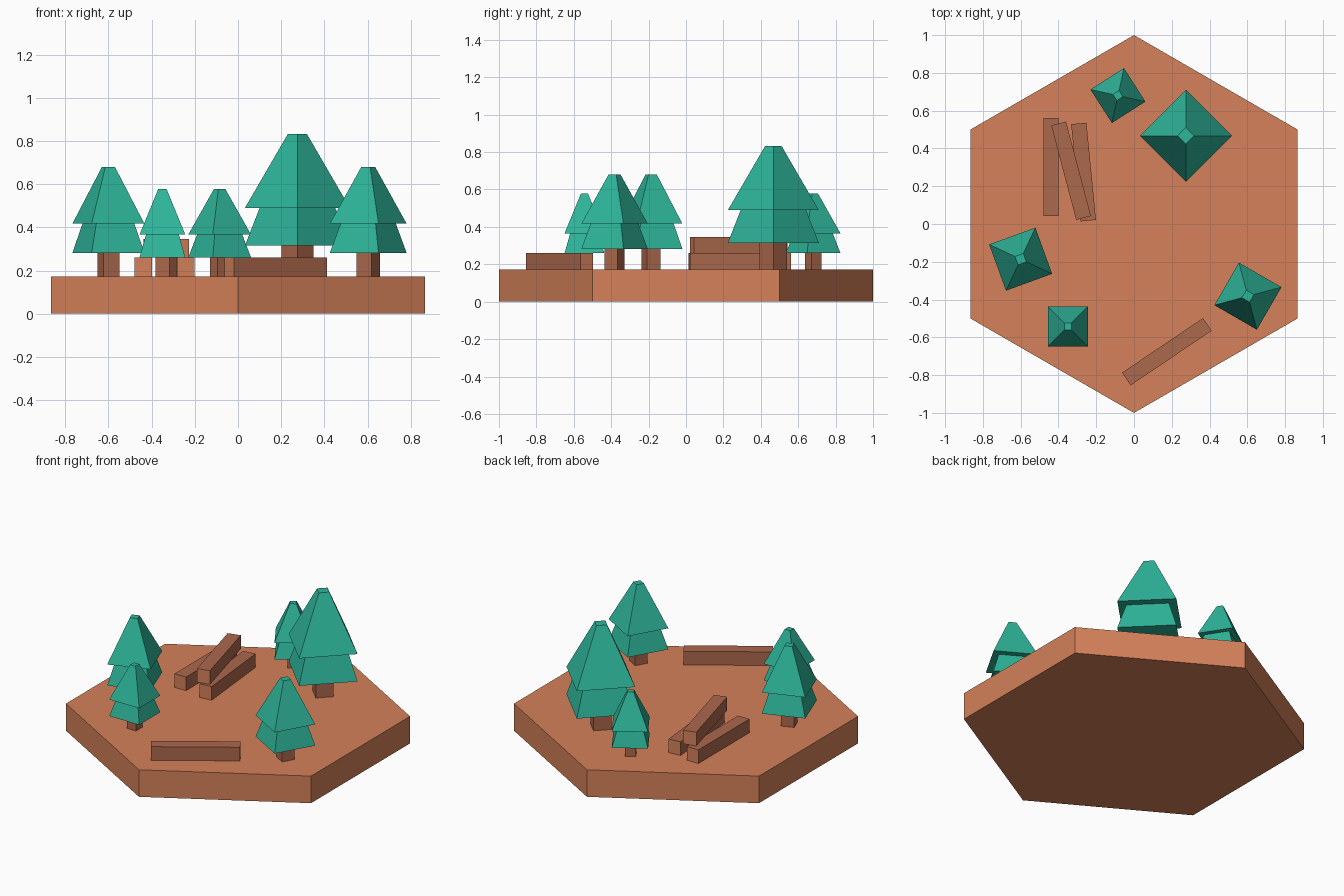
import bpy, bmesh
from math import radians, cos, sin

if "Cube" in bpy.data.objects:
    bpy.data.objects.remove(bpy.data.objects["Cube"])

GROUND = 0.173


def material(name, rgb):
    m = bpy.data.materials.new(name)
    m.diffuse_color = (*rgb, 1)
    m.use_nodes = True
    m.node_tree.nodes["Principled BSDF"].inputs["Base Color"].default_value = m.diffuse_color
    return m


dirt = material("dirt", (0.66, 0.22, 0.10))
bark = material("bark", (0.41, 0.14, 0.073))
leaf = material("leaf", (0.027, 0.46, 0.32))


def stacked(name, sides, profile, mat, loc=(0, 0), angle=0):
    """Stack of n-sided rings (radius, z), bridged and capped."""
    bm = bmesh.new()
    rings = []
    for r, z in profile:
        rings.append([bm.verts.new((r * cos(radians(360 * i / sides)),
                                    r * sin(radians(360 * i / sides)), z))
                      for i in range(sides)])
    for a, b in zip(rings, rings[1:]):
        for i in range(sides):
            j = (i + 1) % sides
            bm.faces.new((a[i], a[j], b[j], b[i]))
    bm.faces.new(rings[0][::-1])
    bm.faces.new(rings[-1])
    return finish(name, bm, [mat], (*loc, 0), angle)


def finish(name, bm, mats, loc, angle):
    bmesh.ops.recalc_face_normals(bm, faces=bm.faces)
    me = bpy.data.meshes.new(name)
    bm.to_mesh(me)
    bm.free()
    for m in mats:
        me.materials.append(m)
    ob = bpy.data.objects.new(name, me)
    ob.location = loc
    ob.rotation_euler.z = radians(angle)
    bpy.context.collection.objects.link(ob)
    return ob


def tree(name, x, y, r, angle, low, mid, top):
    stacked(name + "_trunk", 4, [(0.305 * r, GROUND), (0.305 * r, low)],
            bark, (x, y), angle)
    # two flared tiers with equal bottom width
    stacked(name + "_foliage", 4,
            [(r, low), (0.72 * r, mid), (r, mid), (0.18 * r, top)],
            leaf, (x, y), angle)


def log(name, x, y, angle, level=0):
    bm = bmesh.new()
    bmesh.ops.create_cube(bm, size=1)
    bmesh.ops.scale(bm, vec=(0.517, 0.081, 0.087), verts=bm.verts)
    bm.normal_update()
    # pale cut ends
    for f in bm.faces:
        f.material_index = int(abs(f.normal.x) > 0.9)
    finish(name, bm, [bark, dirt], (x, y, GROUND + 0.087 * (level + 0.5)), angle)


# hexagonal ground tile
stacked("ground_tile", 6, [(1, 0), (1, GROUND)], dirt, angle=30)

# trees: x, y, radius, turn, foliage heights
small, medium = (0.26, 0.366, 0.578), (0.282, 0.417, 0.68)
tree("tall_tree", 0.275, 0.467, 0.243, 0, 0.315, 0.49, 0.833)
tree("left_tree", -0.60, -0.186, 0.184, 65, *medium)
tree("right_tree", 0.603, -0.382, 0.184, 15, *medium)
tree("back_tree", -0.085, 0.68, 0.149, 77.6, *small)
tree("front_tree", -0.35, -0.543, 0.15, 45, *small)

# fallen log and log pile
log("fallen_log", 0.174, -0.676, 34)
log("pile_log_left", -0.439, 0.302, 90)
log("pile_log_right", -0.267, 0.275, -84.4)
log("pile_log_top", -0.333, 0.282, -75.2, 1)
